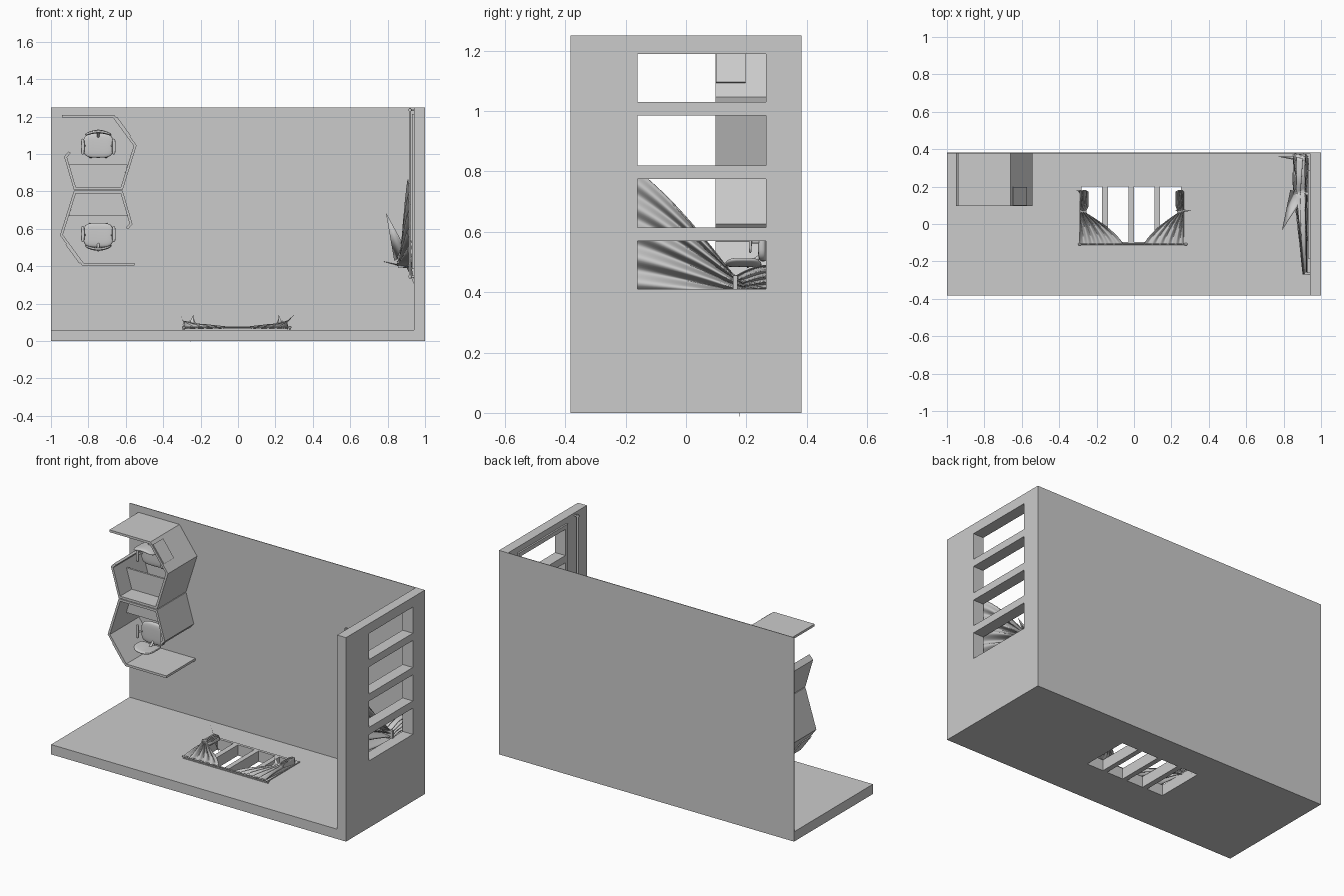
import bpy, bmesh, math
from mathutils import Vector

if "Cube" in bpy.data.objects:
    bpy.data.objects.remove(bpy.data.objects["Cube"])

grey = bpy.data.materials.new("light grey")
grey.use_nodes = True
grey.diffuse_color = (0.6, 0.6, 0.6, 1)
grey.node_tree.nodes["Principled BSDF"].inputs["Base Color"].default_value = (0.6, 0.6, 0.6, 1)


def finish(name, bm, smooth=False, thick=0):
    bmesh.ops.recalc_face_normals(bm, faces=bm.faces)
    mesh = bpy.data.meshes.new(name)
    bm.to_mesh(mesh)
    bm.free()
    mesh.materials.append(grey)
    for f in mesh.polygons:
        f.use_smooth = smooth
    obj = bpy.data.objects.new(name, mesh)
    bpy.context.collection.objects.link(obj)
    if thick:
        mod = obj.modifiers.new("thickness", "SOLIDIFY")
        mod.thickness, mod.offset, mod.use_even_offset = thick, 0, True
    return obj


def box(name, lo, hi):
    bm = bmesh.new()
    bmesh.ops.create_cube(bm, size=1)
    for v in bm.verts:
        v.co = [(l + h) / 2 + c * (h - l) for l, h, c in zip(lo, hi, v.co)]
    return finish(name, bm)


def rod(name, start, end, radius, sides=12):
    start, end = Vector(start), Vector(end)
    axis = end - start
    bm = bmesh.new()
    bmesh.ops.create_cone(bm, cap_ends=True, segments=sides, radius1=radius,
                          radius2=radius, depth=axis.length)
    turn = Vector((0, 0, 1)).rotation_difference(axis)
    for v in bm.verts:
        v.co = turn @ v.co + (start + end) / 2
    return finish(name, bm)


def surface(name, rows, smooth=False, thick=0):
    bm = bmesh.new()
    grid = [[bm.verts.new(p) for p in row] for row in rows]
    for r, s in zip(grid, grid[1:]):
        for i in range(len(r) - 1):
            bm.faces.new((r[i], r[i + 1], s[i + 1], s[i]))
    return finish(name, bm, smooth, thick)


# Local wall coordinates: along the rod, down the drop, height off the wall
def on_side(a, d, h):
    return (0.94 - h, d, a)


def on_base(a, d, h):
    return (a, d, 0.06 + h)


def pierced_slab(name, place, a_range, d_range, h_range, panes, pane_d):
    """Slab with a row of rectangular openings."""
    a_cuts = [a_range[0]] + [c for p in panes for c in p] + [a_range[1]]
    d_cuts = [d_range[0], *pane_d, d_range[1]]
    bm = bmesh.new()
    verts = [[bm.verts.new(place(a, d, h_range[0])) for d in d_cuts] for a in a_cuts]
    for i in range(len(a_cuts) - 1):
        for j in range(len(d_cuts) - 1):
            if not (j == 1 and i % 2 == 1):
                bm.faces.new((verts[i][j], verts[i + 1][j], verts[i + 1][j + 1], verts[i][j + 1]))
    out = bmesh.ops.extrude_face_region(bm, geom=bm.faces[:])["geom"]
    shift = Vector(place(0, 0, h_range[1])) - Vector(place(0, 0, h_range[0]))
    for v in out:
        if isinstance(v, bmesh.types.BMVert):
            v.co += shift
    return finish(name, bm)


def curtain(name, place, a0, sign, width, d0, drop, length, size):
    """Draped cloth swept to one side, tied, with a hanging tail."""
    rows = []
    for j in range(41):
        t = j / 40 * length
        v = t / drop
        if v < 1:
            w = width * (1 - v ** 1.4) * 0.88 + width * 0.12
        else:
            w = width * (0.12 + 0.08 * math.sin(min(1, (v - 1) * 4) * math.pi / 2))
        lift = size * (0.25 + 0.25 * min(v, 1))
        amp = size * (0.12 + 0.28 * min(v, 1))
        row = []
        for i in range(65):
            u = i / 64
            fold = math.cos(2 * math.pi * (5 * u + 0.25 * v)) * amp * (1 - 0.5 * u)
            sag = 0.06 * drop * math.sin(math.pi * u) * min(v, 1)
            row.append(place(a0 + sign * w * u, d0 + t + sag, max(0.004, lift + fold)))
        rows.append(row)
    return surface(name, rows, True, 0.003)


def curtain_rod(name, place, a1, a2, d, h, r):
    rod(name, place(a1, d, h), place(a2, d, h), r)
    for k, a in enumerate((a1 + 0.01, a2 - 0.01)):
        rod(f"{name}_bracket_{k}", place(a, d, 0), place(a, d, h), r)
        rod(f"{name}_finial_{k}", place(a - 0.006, d, h), place(a + 0.006, d, h), r * 1.5)


# Room shell
box("back_panel", (-1, 0.378, 0), (1, 0.382, 1.25))
side_panes = [(0.41, 0.57), (0.615, 0.775), (0.82, 0.985), (1.03, 1.19)]
base_panes = [(-0.28, -0.172), (-0.14, -0.03), (0.0, 0.11), (0.14, 0.25)]
side_d, base_d = (-0.16, 0.265), (-0.095, 0.2)
pierced_slab("side_wall", on_side, (0, 1.25), (-0.382, 0.378), (-0.06, 0), side_panes, side_d)
pierced_slab("base_wall", on_base, (-1, 0.94), (-0.382, 0.378), (-0.06, 0), base_panes, base_d)

# Window casings and curtains
pierced_slab("side_window_casing", on_side, (0.385, 1.215), (-0.185, 0.29), (0, 0.01),
             side_panes, side_d)
pierced_slab("base_window_casing", on_base, (-0.297, 0.267), (-0.11, 0.217), (0, 0.006),
             base_panes, base_d)
curtain_rod("side_curtain_rod", on_side, 0.335, 1.245, -0.265, 0.02, 0.006)
curtain_rod("base_curtain_rod", on_base, -0.3, 0.287, -0.108, 0.014, 0.004)
curtain("side_curtain", on_side, 0.395, 1, 0.47, -0.27, 0.43, 0.62, 0.1)
curtain("base_curtain_left", on_base, 0.265, -1, 0.21, -0.108, 0.17, 0.28, 0.05)
curtain("base_curtain_right", on_base, -0.29, 1, 0.23, -0.108, 0.17, 0.28, 0.05)
box("side_tieback", on_side(0.39, 0.155, 0.085), on_side(0.455, 0.17, 0))
box("base_tieback_right", on_base(-0.29, 0.062, 0), on_base(-0.255, 0.07, 0.045))
box("base_tieback_left", on_base(0.23, 0.062, 0), on_base(0.265, 0.07, 0.045))

# Workstation pod: angled screen, desk and chair
FLOOR, RIM = 0.378, 0.097
pod = []
path = [(-0.94, 1.202), (-0.665, 1.202), (-0.55, 1.045), (-0.622, 0.815),
        (-0.872, 0.815), (-0.922, 0.985), (-0.9, 1.01)]
pod.append(surface("pod_screen", [[(x, y, z) for x, z in path] for y in (RIM, FLOOR)], thick=0.014))

bm = bmesh.new()
desk = [(-0.867, 0.82), (-0.627, 0.82), (-0.59, 0.943), (-0.903, 0.943)]
face = bm.faces.new([bm.verts.new((x, 0.215, z)) for x, z in desk])
pod.append(finish("pod_desk", bm, thick=0.012))

# Small board fixed to the outside of the slanted screen
a, b = Vector((-0.665, 0, 1.202)), Vector((-0.55, 0, 1.045))
out = Vector((0.157, 0, 0.115)).normalized() * 0.01
pod.append(surface("pod_board", [[a.lerp(b, t) + out + Vector((0, y, 0)) for t in (0.08, 0.72)]
                                 for y in (0.1, 0.197)], thick=0.006))


def pad(name, centre, half, bend_y=0, bend_z=0):
    """Cushion with rounded-square outline, optionally bent across x."""
    bm = bmesh.new()
    bmesh.ops.create_uvsphere(bm, u_segments=32, v_segments=16, radius=1)
    for v in bm.verts:
        p = [math.copysign(abs(c) ** 0.55, c) for c in v.co]
        k = p[0] ** 2
        v.co = (centre[0] + half[0] * p[0], centre[1] + half[1] * p[1] + bend_y * k,
                centre[2] + half[2] * p[2] + bend_z * k)
    return finish(name, bm, True)


CX, CZ = -0.747, 1.045
pod.append(pad("chair_seat", (CX, 0.255, CZ), (0.08, 0.016, 0.065), -0.004))
pod.append(pad("chair_back", (CX, 0.19, CZ + 0.075), (0.07, 0.06, 0.009), 0, -0.018))
pod.append(rod("chair_back_stem", (CX, 0.27, CZ + 0.03), (CX, 0.2, CZ + 0.082), 0.007))
for s, side in ((1, "left"), (-1, "right")):
    x = CX + s * 0.083
    pod.append(pad(f"chair_{side}_armrest", (x, 0.213, CZ - 0.005), (0.009, 0.005, 0.042)))
    pod.append(rod(f"chair_{side}_arm_post", (x, 0.213, CZ), (x - s * 0.02, 0.262, CZ), 0.005))
pod.append(rod("chair_column", (CX, 0.26, CZ), (CX, 0.358, CZ), 0.009))
for k in range(5):
    ang = k * math.tau / 5 + math.pi / 2
    tip = (CX + 0.07 * math.cos(ang), 0.362, CZ + 0.07 * math.sin(ang))
    pod.append(rod(f"chair_foot_{k}", (CX, 0.352, CZ), tip, 0.006, 8))
    pod.append(pad(f"chair_caster_{k}", (tip[0], 0.368, tip[2]), (0.009, 0.009, 0.009)))

# Second pod is the first turned half a turn
for part in pod:
    twin = part.copy()
    twin.name = "lower_" + part.name
    twin.rotation_euler = (0, math.pi, 0)
    twin.location = (-1.494, 0, 1.612)
    bpy.context.collection.objects.link(twin)
